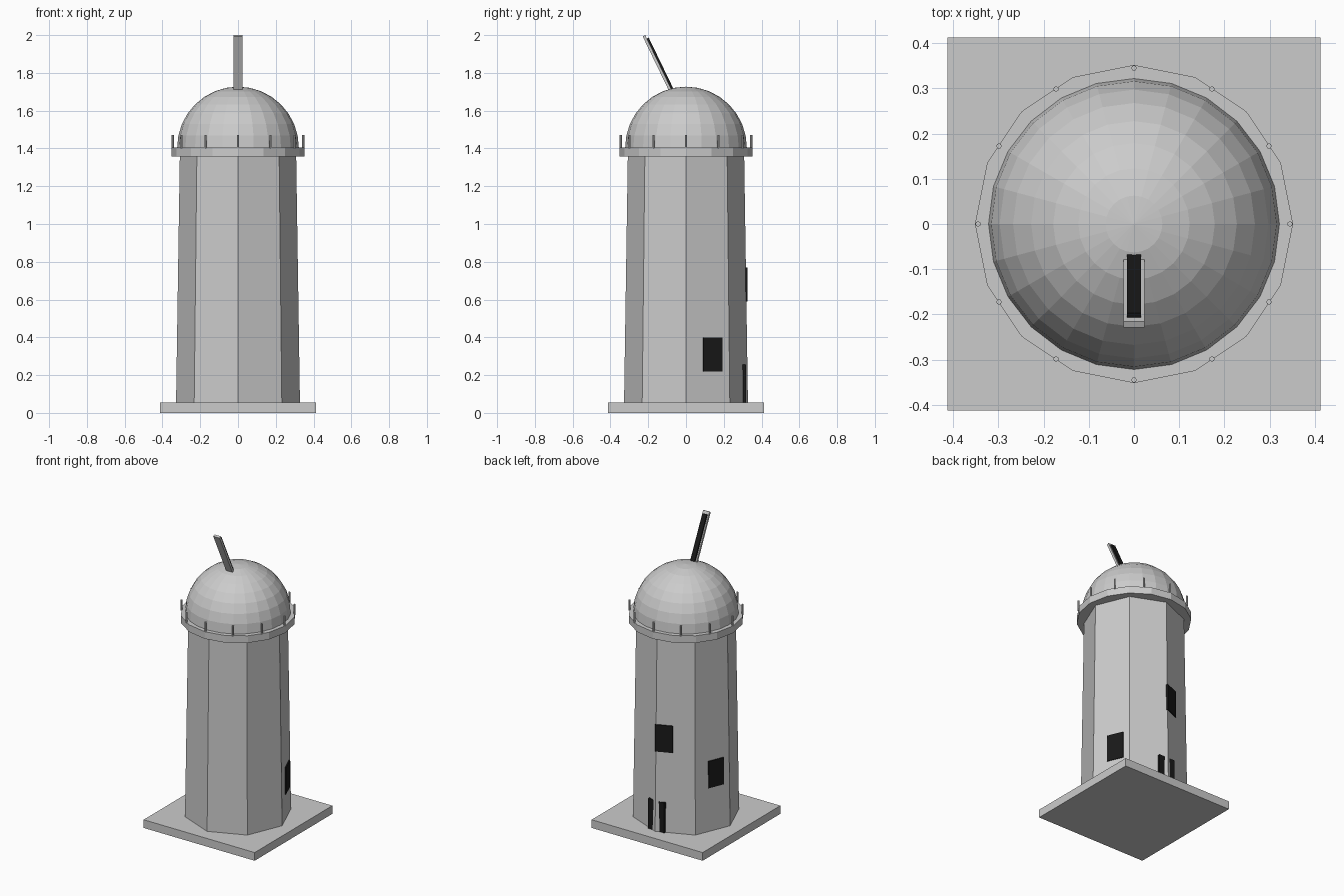
import bpy, bmesh, math
from mathutils import Vector, Matrix

if "Cube" in bpy.data.objects:
    bpy.data.objects.remove(bpy.data.objects["Cube"])

dark = bpy.data.materials.new("dark")
dark.diffuse_color = (0.01, 0.01, 0.01, 1)
dark.use_nodes = True
dark.node_tree.nodes["Principled BSDF"].inputs["Base Color"].default_value = dark.diffuse_color


def finish(name, bm, mat=None):
    bmesh.ops.recalc_face_normals(bm, faces=bm.faces)
    me = bpy.data.meshes.new(name)
    bm.to_mesh(me)
    bm.free()
    ob = bpy.data.objects.new(name, me)
    bpy.context.collection.objects.link(ob)
    if mat:
        me.materials.append(mat)
    return ob


def box(name, size, center, rot=Matrix(), mat=None):
    bm = bmesh.new()
    bmesh.ops.create_cube(bm, size=1)
    bm.transform(Matrix.Translation(center) @ rot @ Matrix.Diagonal((*size, 1)))
    return finish(name, bm, mat)


def prism(name, sides, r0, r1, z0, z1, x=0, y=0):
    bm = bmesh.new()
    bmesh.ops.create_cone(bm, cap_ends=True, segments=sides, radius1=r0, radius2=r1,
                          depth=z1 - z0, matrix=Matrix.Translation((x, y, (z0 + z1) / 2)))
    return finish(name, bm)


# Base slab, octagonal tower, gallery ring
box("base_slab", (0.825, 0.825, 0.055), (0, 0, 0.0275))
prism("tower", 8, 0.328, 0.308, 0.05, 1.36)
prism("gallery", 16, 0.352, 0.352, 1.357, 1.405)

# Railing posts
for i in range(12):
    a = i * math.pi / 6
    prism(f"post_{i + 1}", 8, 0.006, 0.006, 1.40, 1.47, 0.345 * math.cos(a), 0.345 * math.sin(a))

# Hemispherical dome
bm = bmesh.new()
bmesh.ops.create_uvsphere(bm, u_segments=24, v_segments=16, radius=0.322)
bmesh.ops.bisect_plane(bm, geom=bm.verts[:] + bm.edges[:] + bm.faces[:], plane_co=(0, 0, 0),
                       plane_no=(0, 0, 1), clear_inner=True)
bmesh.ops.holes_fill(bm, edges=[e for e in bm.edges if e.is_boundary])
bm.transform(Matrix.Translation((0, 0, 1.405)))
finish("dome", bm)

# Tilted slat on the dome with a dark strip on its rear face
tilt = 0.45
rot = Matrix.Rotation(tilt, 4, 'X')
along = Vector((0, -math.sin(tilt), math.cos(tilt)))
out = Vector((0, math.cos(tilt), math.sin(tilt)))
tip = Vector((0, -0.216, 2.0))
box("slat", (0.047, 0.015, 0.34), tip - along * 0.17 - out * 0.0075, rot)
box("slat_strip", (0.031, 0.016, 0.32), tip - along * 0.18 + out * 0.003, rot, dark)

# Door, partly swallowed by the rear corner of the tower
box("door", (0.12, 0.03, 0.205), (0, 0.302, 0.153), mat=dark)

# Windows lying on tower faces: (face normal in degrees, sideways shift, height)
for i, (deg, shift, z) in enumerate([(22.5, 0.028, 0.31), (157.5, -0.026, 0.435), (112.5, -0.072, 0.68)]):
    a = math.radians(deg)
    apothem = (0.328 - 0.02 * (z - 0.05) / 1.31) * math.cos(math.pi / 8)
    n = Vector((math.cos(a), math.sin(a), 0))
    t = Vector((-math.sin(a), math.cos(a), 0))
    s = 1 if i < 1 else -1
    c = n * (apothem - 0.004) + t * (shift if i != 1 else 0.026)
    c.z = z
    box(f"window_{i + 1}", (0.02, 0.11, 0.18), c, Matrix.Rotation(a, 4, 'Z'), dark)
